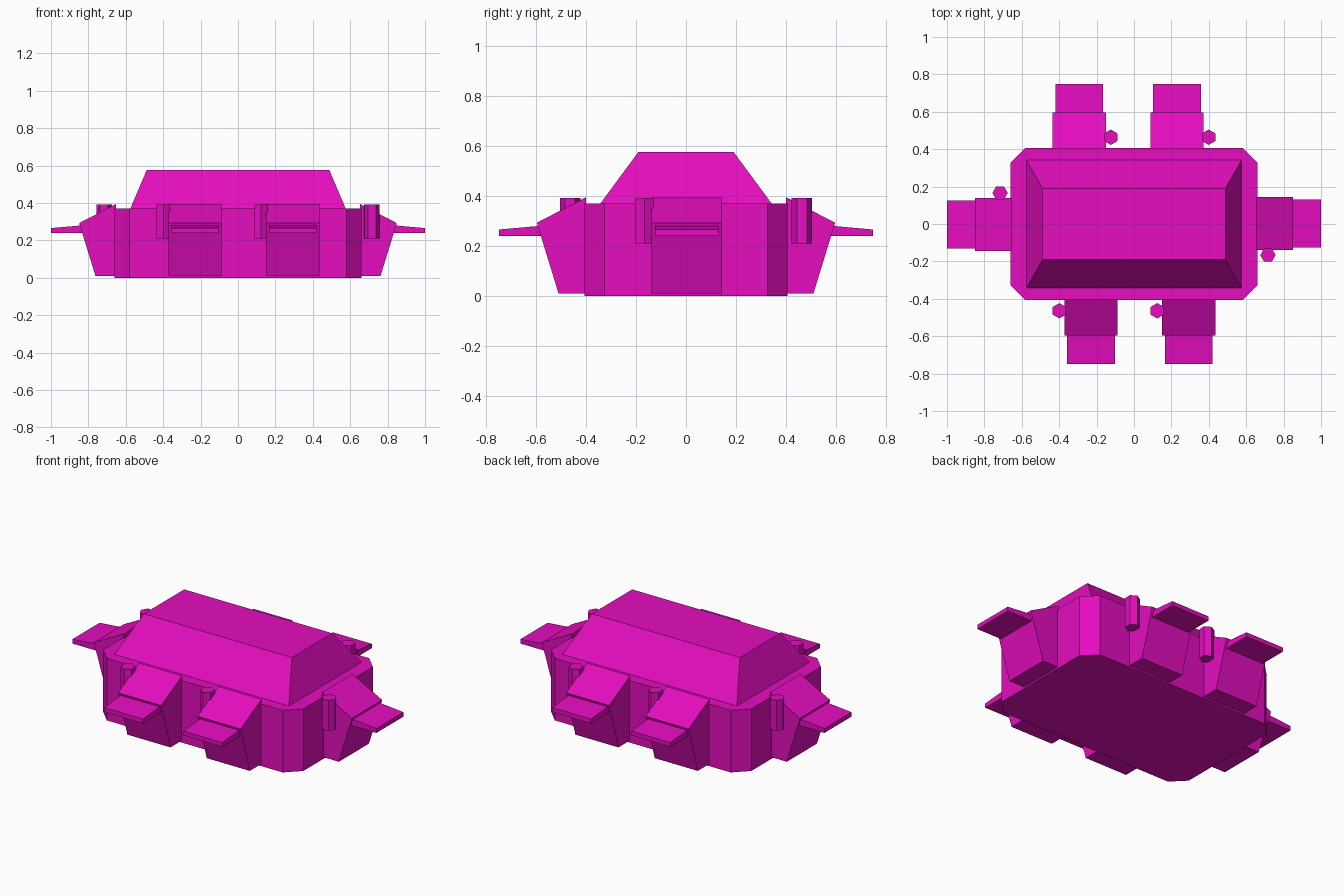
import bpy
import bmesh
from math import pi, cos, sin
from mathutils import Matrix, Vector

cube = bpy.data.objects.get("Cube")
if cube:
    bpy.data.objects.remove(cube, do_unlink=True)

magenta = bpy.data.materials.new("magenta")
magenta.use_nodes = True
colour = (0.78, 0.004, 0.52, 1)
magenta.diffuse_color = colour
magenta.node_tree.nodes["Principled BSDF"].inputs["Base Color"].default_value = colour


def loft(name, lower, upper, matrix=Matrix()):
    """Flat-faced solid between two matching outlines."""
    bm = bmesh.new()
    a = [bm.verts.new(matrix @ Vector(p)) for p in lower]
    b = [bm.verts.new(matrix @ Vector(p)) for p in upper]
    n = len(a)
    bm.faces.new(a[::-1])
    bm.faces.new(b)
    for i in range(n):
        j = (i + 1) % n
        bm.faces.new((a[i], a[j], b[j], b[i]))
    bmesh.ops.recalc_face_normals(bm, faces=bm.faces)
    mesh = bpy.data.meshes.new(name)
    bm.to_mesh(mesh)
    bm.free()
    mesh.materials.append(magenta)
    obj = bpy.data.objects.new(name, mesh)
    bpy.context.collection.objects.link(obj)
    return obj


def at_height(outline, z):
    return [(x, y, z) for x, y in outline]


def rectangle(x, y):
    return [(-x, -y), (x, -y), (x, y), (-x, y)]


def extruded(name, profile, half_width, matrix):
    """Side profile of (outward, height), extruded along local x."""
    sides = [[(x, -d, z) for d, z in profile] for x in (-half_width, half_width)]
    return loft(name, *sides, matrix)


# Main body with cut corners
X, Y, CUT = 0.66, 0.407, 0.08
body = [(-X + CUT, -Y), (X - CUT, -Y), (X, -Y + CUT), (X, Y - CUT),
        (X - CUT, Y), (-X + CUT, Y), (-X, Y - CUT), (-X, -Y + CUT)]
loft("body", at_height(body, 0), at_height(body, 0.37))

# Sloped roof block
loft("roof", at_height(rectangle(0.58, 0.35), 0.36),
     at_height(rectangle(0.488, 0.19), 0.577))

# Bays, each with a ledge and a six-sided post beside it
BAY = [(0, 0.01), (0, 0.395), (0.197, 0.293), (0.11, 0.01)]
LEDGE = [(0.15, 0.24), (0.348, 0.24), (0.348, 0.266), (0.19, 0.28), (0.15, 0.28)]
POST = [(-0.169 + 0.041 * sin(i * pi / 3), -0.064 + 0.041 * cos(i * pi / 3))
        for i in range(6)]


def add_bay(label, turn, along, distance):
    matrix = (Matrix.Rotation(turn * pi / 2, 4, "Z")
              @ Matrix.Translation((along, -distance, 0)))
    extruded(label + "_bay", BAY, 0.142, matrix)
    extruded(label + "_ledge", LEDGE, 0.128, matrix)
    loft(label + "_post", at_height(POST, 0.21), at_height(POST, 0.392), matrix)


for turn, side in ((0, "front"), (2, "back")):
    add_bay(side + "_first", turn, -0.23, 0.4)
    add_bay(side + "_second", turn, 0.293, 0.4)
for turn, side in ((1, "left"), (3, "right")):
    add_bay(side, turn, 0.003, 0.652)
